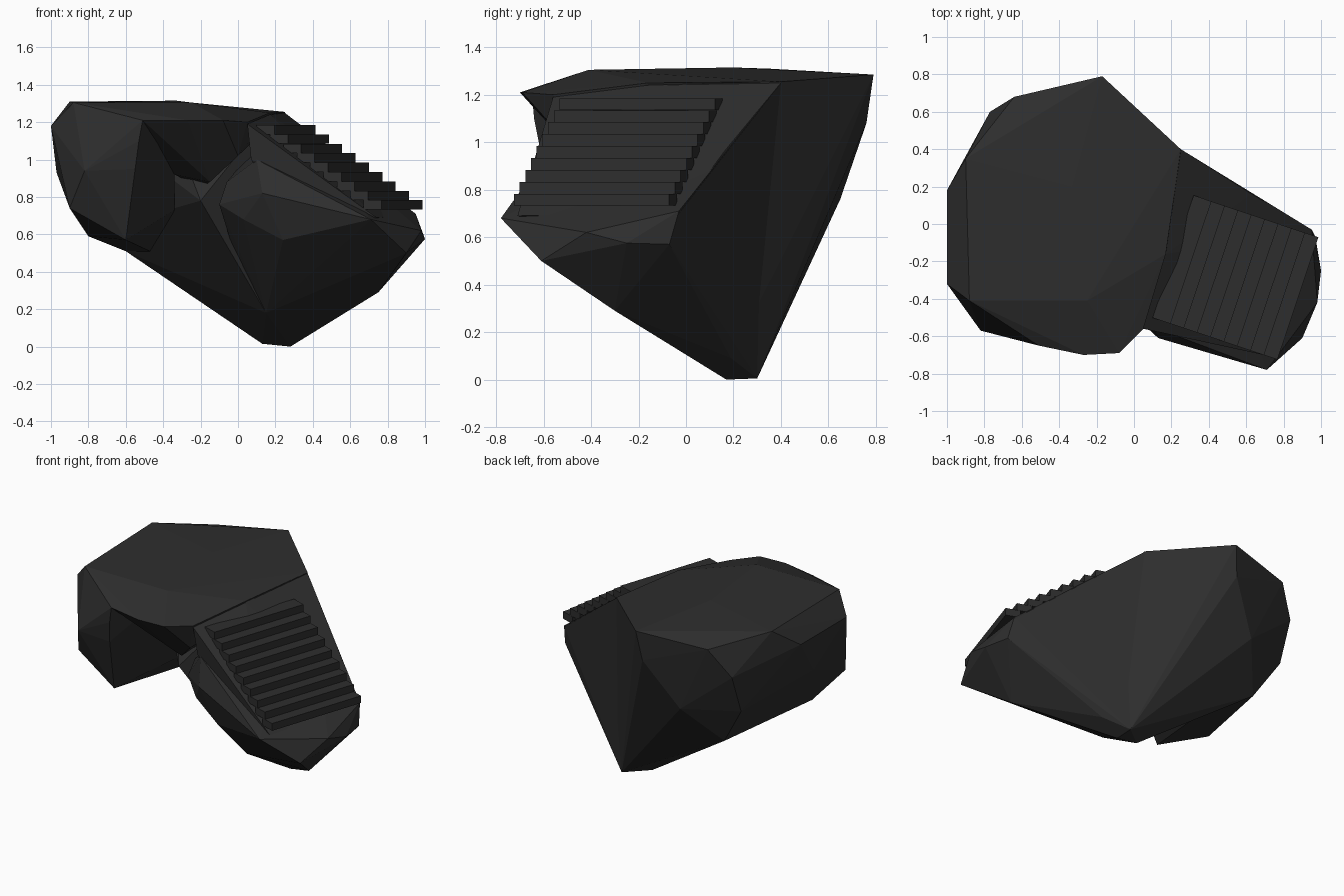
import bpy, bmesh, math
from mathutils import Matrix, Vector

stone = bpy.data.materials.new("dark stone")
stone.diffuse_color = (0.027, 0.027, 0.027, 1)


def finish(name, bm):
    bmesh.ops.recalc_face_normals(bm, faces=bm.faces)
    me = bpy.data.meshes.new(name)
    bm.to_mesh(me)
    bm.free()
    me.materials.append(stone)
    ob = bpy.data.objects.new(name, me)
    bpy.context.collection.objects.link(ob)
    return ob


def boulder(name, pts):
    """Faceted convex chunk of rock around a few corner points."""
    bm = bmesh.new()
    vs = [bm.verts.new(p) for p in pts]
    bmesh.ops.convex_hull(bm, input=vs)
    junk = [v for v in bm.verts if not v.link_faces]
    bmesh.ops.delete(bm, geom=junk, context='VERTS')
    bmesh.ops.dissolve_limit(bm, angle_limit=math.radians(2), verts=bm.verts, edges=bm.edges)
    return finish(name, bm)


# overhanging plateau
plateau = boulder("rock", [
    (-.51, -.65, 1.21), (-.27, -.7, 1.21), (-.08, -.69, 1.21), (.05, -.56, 1.2),
    (.17, -.16, 1.25), (-.88, -.41, 1.305), (-.25, -.41, 1.305), (-.9, .35, 1.31),
    (-.33, .2, 1.315), (.25, .4, 1.255), (-.17, .79, 1.285), (-.64, .68, 1.24),
    (-.42, -.5, 1.1), (-.34, -.3, .92), (-.15, -.4, .88), (0, -.52, 1.02), (-.2, -.1, .85)])

# left front lobe
lobe = boulder("left_lobe", [
    (-1, -.32, 1.18), (-1, .18, 1.18), (-.88, -.41, 1.305), (-.9, .35, 1.31),
    (-.82, -.57, .94), (-.51, -.65, 1.21), (-.53, -.64, 1.1), (-.55, -.61, .95),
    (-.42, -.5, 1.1), (-.9, -.45, .74), (-.97, 0, .93), (-.8, -.23, .59),
    (-.6, -.49, .57), (-.58, -.45, .75), (-.69, -.1, .58), (-.6, .44, .51),
    (-.77, .5, .78), (-.77, .6, 1.05), (-.4, .2, 1.2), (-.45, .4, .5),
    (-.34, -.15, .73), (-.34, -.3, .92)])

# back mass tapering down to the foot
back = boulder("back_mass", [
    (-.9, .35, 1.31), (-.64, .68, 1.24), (-.77, .6, 1.05), (-.17, .79, 1.285),
    (.25, .4, 1.255), (-.2, .76, 1.08), (-.41, .65, .76), (-.77, .5, .78),
    (-.6, .44, .51), (-.4, .43, .46), (.05, .45, .38), (.28, .3, .005),
    (.13, .18, .015), (.28, .17, 0), (.42, .19, .09), (.15, -.12, .18),
    (-.34, -.15, .74), (-.2, -.36, .78), (-.4, -.1, 1.3), (.17, -.16, 1.24)])

# lower buttress carrying the stairs
buttress = boulder("stair_buttress", [
    (.25, .4, 1.25), (.05, .45, .38), (.28, .3, .005), (.42, .19, .09),
    (.28, .17, 0), (.13, .18, .015), (.15, -.12, .18), (.75, -.3, .29),
    (.9, -.61, .5), (.71, -.78, .68), (1, -.25, .575), (.97, -.07, .57),
    (.95, -.03, .71), (.98, -.42, .62), (.1, -.55, 1.0), (.13, -.61, .82),
    (.32, .33, 1.17), (.5, .24, 1.02), (-.1, -.4, .76), (-.06, -.38, .88),
    (.03, -.5, .68), (.24, -.56, .57), (.26, -.42, .45)])

# ramp directly below the steps
ramp = boulder("stair_ramp", [
    (.05, -.56, 1.19), (.1, -.5, 1.17), (.17, -.16, 1.24), (.25, .4, 1.25),
    (.74, -.71, .69), (.95, -.03, .70), (.32, .33, 1.17), (.63, .16, .96),
    (.3, -.4, .6), (.4, 0, .5), (.07, -.54, 1.0)])

# fuse the chunks into one rock
chunks = (lobe, back, buttress, ramp)
for part in chunks:
    mod = plateau.modifiers.new("join", 'BOOLEAN')
    mod.operation = 'UNION'
    mod.solver = 'EXACT'
    mod.object = part
fused = bpy.data.meshes.new_from_object(
    plateau.evaluated_get(bpy.context.evaluated_depsgraph_get()))
plateau.modifiers.clear()
plateau.data = fused
for part in chunks:
    bpy.data.objects.remove(part)

# flight of nine slab steps
run = Vector((.0715, -.024, -.0503))
bm = bmesh.new()
turn = Matrix.Rotation(math.radians(-18.5), 4, 'Z')
for i in range(9):
    c = Vector((.257, -.19, 1.16)) + run * i
    bmesh.ops.create_cube(bm, size=1, matrix=Matrix.Translation(c) @ turn @
                          Matrix.Diagonal((.1, .69, .05, 1)))
finish("stair_steps", bm)
